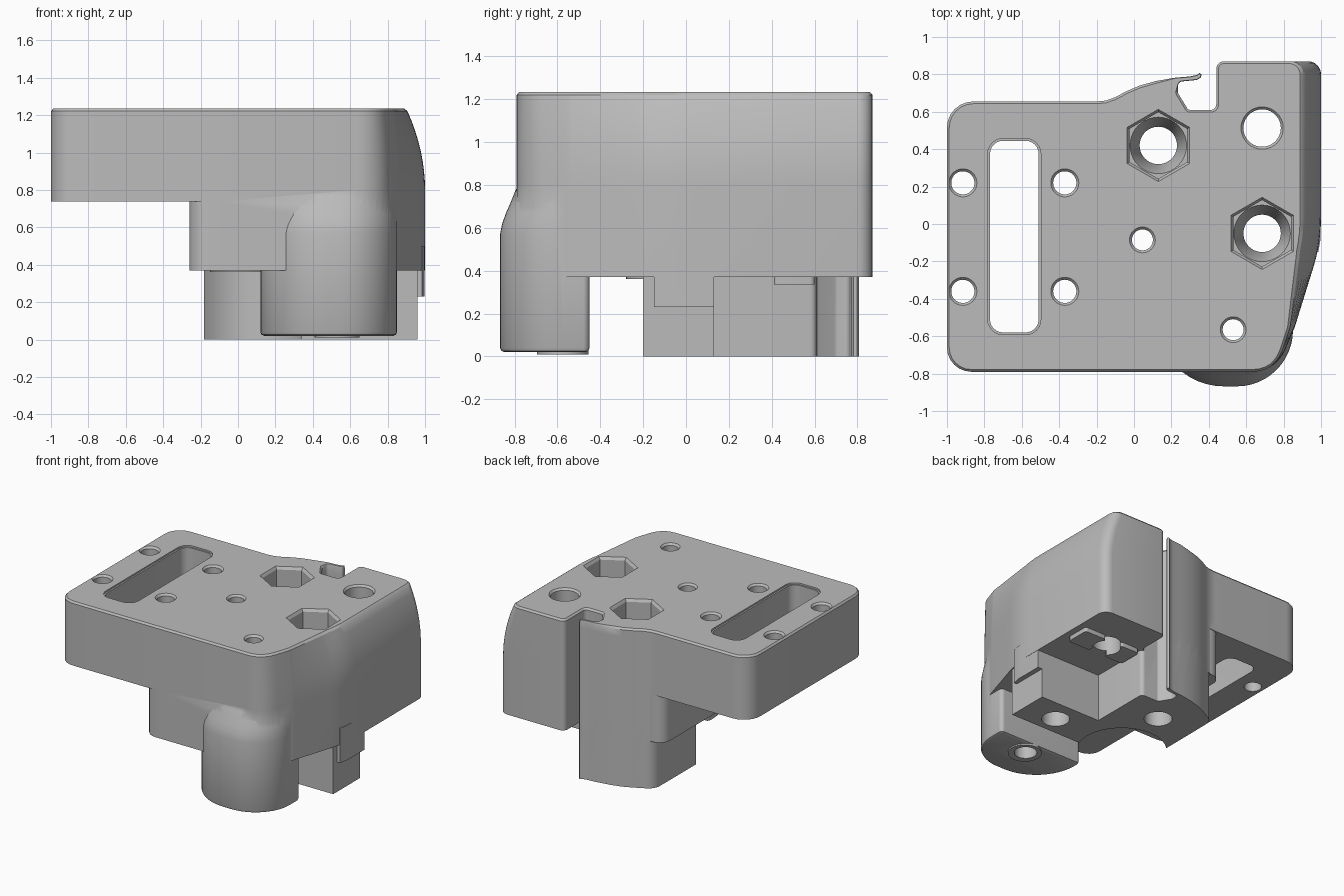
import bpy, bmesh, math
from mathutils import Vector

if "Cube" in bpy.data.objects:
    bpy.data.objects.remove(bpy.data.objects["Cube"])

grey = bpy.data.materials.new("plain grey")
grey.use_nodes = True
colour = (0.5, 0.5, 0.5, 1)
grey.diffuse_color = colour
grey.node_tree.nodes["Principled BSDF"].inputs["Base Color"].default_value = colour

TOP = 1.235


def rounded(corners, steps=6):
    """Outline from (x, y[, radius]) corners; a radius gives a fillet."""
    out = []
    n = len(corners)
    for i, c in enumerate(corners):
        p = Vector(c[:2])
        if len(c) == 2:
            out.append(p)
            continue
        a = (Vector(corners[i - 1][:2]) - p).normalized()
        b = (Vector(corners[(i + 1) % n][:2]) - p).normalized()
        half = a.angle(b) / 2
        centre = p + (a + b).normalized() * c[2] / math.sin(half)
        start = p + a * c[2] / math.tan(half) - centre
        end = p + b * c[2] / math.tan(half) - centre
        sweep = start.angle(end)
        for k in range(steps + 1):
            t = k / steps
            out.append(centre + (start * math.sin((1 - t) * sweep)
                                 + end * math.sin(t * sweep)) / math.sin(sweep))
    return out


def ring(x, y, r, sides=40, turn=0.0):
    return [Vector((x + r * math.cos(turn + math.tau * k / sides),
                    y + r * math.sin(turn + math.tau * k / sides))) for k in range(sides)]


def inset(pts, amount):
    """Clockwise outline moved inwards, but only slightly on the thin hook."""
    out = []
    for i, p in enumerate(pts):
        a = (p - pts[i - 1]).normalized()
        b = (pts[(i + 1) % len(pts)] - p).normalized()
        normal = Vector((a.y + b.y, -a.x - b.x)).normalized()
        thin = 0.2 < p.x < 0.42 and p.y > 0.72
        width = min(amount, 0.003) if thin else amount
        out.append(p + normal * width / max(0.5, normal.dot(Vector((a.y, -a.x)))))
    return out


def loft(name, layers):
    """Closed solid through (z, outline) layers of equal point count."""
    bm = bmesh.new()
    rings = [[bm.verts.new((p[0], p[1], z)) for p in pts] for z, pts in layers]
    n = len(rings[0])
    for low, high in zip(rings, rings[1:]):
        for i in range(n):
            j = (i + 1) % n
            bm.faces.new((low[i], low[j], high[j], high[i]))
    bm.faces.new(rings[0])
    bm.faces.new(rings[-1])
    bmesh.ops.recalc_face_normals(bm, faces=bm.faces)
    mesh = bpy.data.meshes.new(name)
    bm.to_mesh(mesh)
    bm.free()
    mesh.materials.append(grey)
    ob = bpy.data.objects.new(name, mesh)
    bpy.context.collection.objects.link(ob)
    return ob


def prism(name, pts, z0, z1):
    return loft(name, [(z0, pts), (z1, pts)])


def combine(target, tool, operation):
    mod = target.modifiers.new("combine", 'BOOLEAN')
    mod.operation, mod.object, mod.solver = operation, tool, 'EXACT'
    bpy.context.view_layer.objects.active = target
    bpy.ops.object.modifier_apply(modifier=mod.name)
    bpy.data.objects.remove(tool)


# Flexible hook at the back, shared by the body and the lower block
hook = [(0.44, 0.61, 0.03), (0.29, 0.61, 0.02), (0.235, 0.7, 0.03), (0.235, 0.76, 0.025),
        (0.335, 0.77), (0.356, 0.782), (0.362, 0.798), (0.35, 0.808), (0.337, 0.797),
        (0.3, 0.789), (0.22, 0.782), (0.12, 0.765), (0.03, 0.74), (-0.04, 0.71),
        (-0.1, 0.678)]

# Main body, leaning inward towards the top on its +x side (listed clockwise from below)
body_outline = rounded([(0.44, 0.87, 0.04)] + hook + [
    (-0.15, 0.66), (-0.2, 0.655), (-1, 0.655, 0.14), (-1, -0.79, 0.13), (0.76, -0.79, 0.19),
    (0.86, -0.55, 0.25), (1, -0.1, 0.9), (1, 0.87, 0.07)])
body_outline.reverse()


def lean(z):
    amount = 0.1 * (max(0, z - 0.8) / (TOP - 0.8)) ** 2
    pts = []
    for p in body_outline:
        side = min(1, max(0, (p.x - 0.72) / 0.2))
        front = min(1, max(0.35, (p.y + 0.8) / 0.65))
        pts.append(Vector((p.x - amount * side * front, p.y)))
    return pts


rim = TOP - 0.014
heights = [0.37] + [0.8 + (rim - 0.8) * k / 8 for k in range(9)]
body = loft("extruder_body", [(z, lean(z)) for z in heights] + [(TOP, inset(lean(TOP), 0.012))])

# Clearance beneath the overhanging plate
combine(body, prism("plate_clearance", rounded([
    (-1.2, -0.95), (-0.1, -0.95), (-0.1, -0.79), (-0.26, -0.79, 0.1),
    (-0.26, 0.655, 0.09), (-0.15, 0.655), (-0.2, 0.95), (-1.2, 0.95)]), 0.2, 0.738), 'DIFFERENCE')

# Lower block with a round notch around the screw boss
notch = [(0.04 + 0.32 * math.cos(math.radians(a)), -0.09 + 0.32 * math.sin(math.radians(a)))
         for a in range(134, -21, -11)]
lower = rounded(hook + [(-0.18, 0.645, 0.1)] + notch + [
    (0.34, -0.2), (0.96, -0.2), (0.96, 0.13), (0.44, 0.13)])
combine(body, prism("lower_block", lower, 0, 0.5), 'UNION')

# Rounded front leg, sliding back into the front face
leg_outline = rounded([(0.12, -0.45, 0.03), (0.85, -0.45, 0.03),
                       (0.85, -0.868, 0.3), (0.12, -0.868, 0.36)], 12)
fade = [(0.04, 0), (0.57, 0), (0.62, 0.01), (0.67, 0.028), (0.72, 0.05), (0.77, 0.07), (0.83, 0.1)]
foot = [(0.02, inset(leg_outline, 0.02)), (0.026, inset(leg_outline, 0.006))]
leg = loft("front_leg", foot + [(z, [Vector((p.x, p.y + d)) for p in leg_outline])
                                for z, d in fade])
combine(body, leg, 'UNION')
combine(body, prism("leg_pad", ring(0.53, -0.575, 0.12), 0.01, 0.1), 'UNION')

# Screw boss, side tab and bottom ledge
combine(body, prism("screw_boss", ring(0.04, -0.09, 0.19), 0.362, 0.5), 'UNION')
tab = [(0.9, -0.15), (0.985, -0.15), (0.998, -0.08), (0.998, 0.13), (0.9, 0.13)]
combine(body, prism("side_tab", tab, 0.23, 0.5), 'UNION')
for x0, x1 in ((0.46, 0.62), (0.76, 0.95)):
    ledge = rounded([(x0, 0.41, 0.02), (x1, 0.41, 0.02), (x1, 0.6, 0.02), (x0, 0.6, 0.02)])
    combine(body, prism("bottom_ledge", ledge, 0.335, 0.45), 'UNION')

# Screw holes with chamfered rims
holes = [(x, y, 0.062) for x in (-0.915, -0.37) for y in (0.22, -0.36)]
holes += [(0.045, -0.085, 0.056), (0.53, -0.565, 0.056), (0.685, 0.513, 0.1)]
for x, y, r in holes:
    wide = ring(x, y, r + 0.013)
    combine(body, loft("hole_cutter", [(-0.1, ring(x, y, r)), (TOP - 0.015, ring(x, y, r)),
                                       (TOP, wide), (1.4, wide)]), 'DIFFERENCE')
combine(body, prism("leg_counterbore", ring(0.53, -0.565, 0.08), -0.1, 0.12), 'DIFFERENCE')

# Hexagonal nut pockets with tapered floors
for x, y in ((0.13, 0.42), (0.685, -0.05)):
    small, big = (ring(x, y, r, 6, math.pi / 6) for r in (0.178, 0.193))
    combine(body, loft("hex_cutter", [(0.75, small), (TOP - 0.02, small),
                                      (TOP, big), (1.4, big)]), 'DIFFERENCE')
    combine(body, loft("bore_cutter", [(-0.1, ring(x, y, 0.1)), (0.62, ring(x, y, 0.1)),
                                       (0.755, ring(x, y, 0.153))]), 'DIFFERENCE')

# Long slot in the plate
for grow, z0 in ((0, 0.6), (0.012, TOP - 0.012)):
    a, b, c, d = -0.77 - grow, -0.51 + grow, -0.58 - grow, 0.445 + grow
    r = 0.07 + grow
    slot = rounded([(a, c, r), (b, c, r), (b, d, r), (a, d, r)])
    combine(body, prism("slot_cutter", slot, z0, 1.4), 'DIFFERENCE')

body.select_set(True)
bpy.context.view_layer.objects.active = body
bpy.ops.object.shade_smooth_by_angle(angle=math.radians(30))
